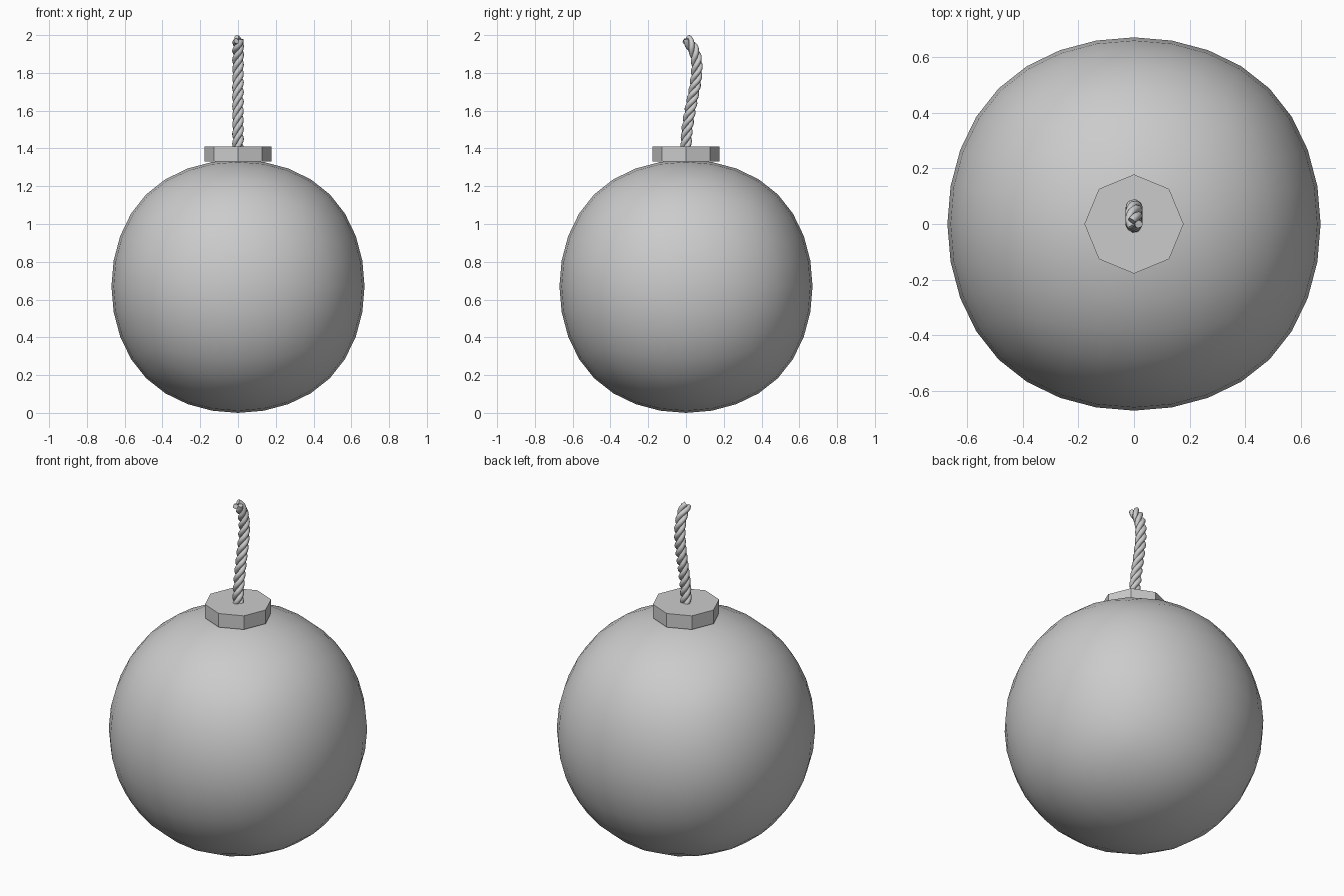
import bpy
from math import cos, sin, tau, radians
from mathutils import Vector
from mathutils.geometry import interpolate_bezier

if "Cube" in bpy.data.objects:
    bpy.data.objects.remove(bpy.data.objects["Cube"])

grey = bpy.data.materials.new("plain_grey")
grey.use_nodes = True
COLOUR = (0.6, 0.6, 0.6, 1)
grey.diffuse_color = COLOUR
grey.node_tree.nodes["Principled BSDF"].inputs["Base Color"].default_value = COLOUR


def finish(obj, name):
    obj.name = name
    obj.data.name = name
    obj.data.materials.append(grey)
    return obj


# Round body: a subdivided cube, so it stays slightly square
RADIUS = 0.67
bpy.ops.mesh.primitive_cube_add(size=2 * RADIUS / 0.8395, location=(0, 0, RADIUS))
body = finish(bpy.context.object, "round_body")
subsurf = body.modifiers.new("rounding", "SUBSURF")
subsurf.levels = subsurf.render_levels = 3
bpy.ops.object.modifier_apply(modifier=subsurf.name)
bpy.ops.object.shade_smooth()

# Octagonal cap with corners on the axes
bpy.ops.mesh.primitive_cylinder_add(vertices=8, radius=0.178, depth=0.08,
                                    location=(0, 0, 1.37))
finish(bpy.context.object, "octagonal_cap")

# Fuse: three strands twisted around a bent centre line
STRANDS, SAMPLES, PITCH = 3, 90, 0.15
STRAND_RADIUS, TWIST_RADIUS = 0.0145, 0.0165
path = interpolate_bezier(Vector((0, 0, 1.40)), Vector((0, 0, 1.66)),
                          Vector((0, 0.13, 1.85)), Vector((0, 0, 1.979)), SAMPLES)
side = Vector((1, 0, 0))


def strand_points(phase):
    length = 0
    for i, centre in enumerate(path):
        before, after = path[max(i - 1, 0)], path[min(i + 1, SAMPLES - 1)]
        length += (centre - before).length
        across = (after - before).normalized().cross(side)
        angle = phase + tau * length / PITCH
        yield centre + TWIST_RADIUS * (cos(angle) * side + sin(angle) * across)


for s in range(STRANDS):
    curve = bpy.data.curves.new("fuse_strand", "CURVE")
    curve.dimensions = "3D"
    curve.bevel_depth = STRAND_RADIUS
    curve.bevel_resolution = 2
    curve.use_fill_caps = True
    spline = curve.splines.new("POLY")
    spline.points.add(SAMPLES - 1)
    for point, co in zip(spline.points, strand_points(tau * s / STRANDS)):
        point.co = (*co, 1)
    strand = bpy.data.objects.new("fuse_strand", curve)
    bpy.context.collection.objects.link(strand)
    bpy.ops.object.select_all(action="DESELECT")
    strand.select_set(True)
    bpy.context.view_layer.objects.active = strand
    bpy.ops.object.convert(target="MESH")
    finish(bpy.context.object, f"fuse_strand_{s + 1}")
    bpy.ops.object.shade_smooth_by_angle(angle=radians(50))
